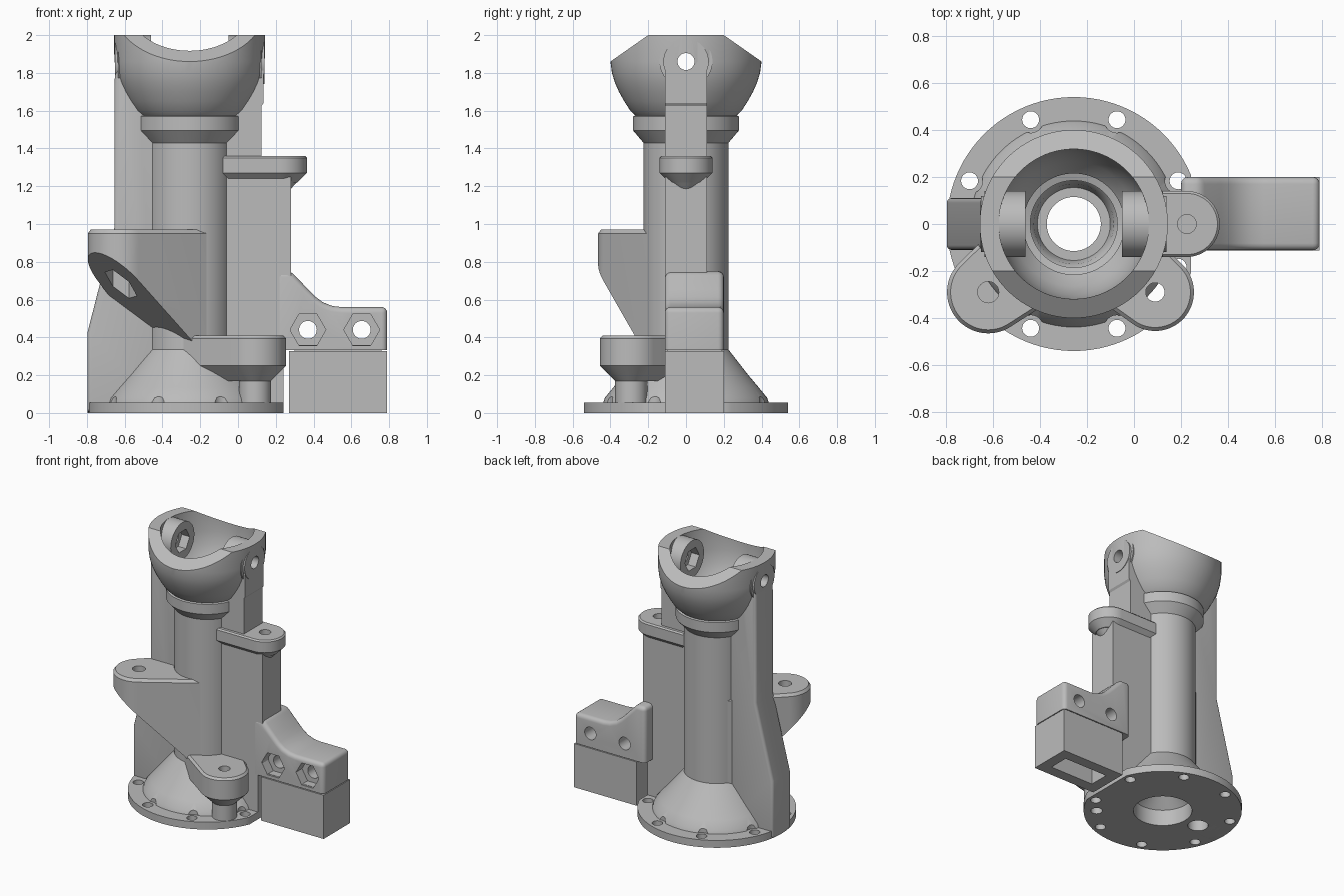
import bpy, bmesh
from math import cos, sin, pi, atan2, acos, hypot, radians
from mathutils import Vector

cube = bpy.data.objects.get("Cube")
if cube:
    bpy.data.objects.remove(cube, do_unlink=True)

grey = bpy.data.materials.new("plain grey")
grey.use_nodes = True
colour = (0.5, 0.5, 0.5, 1)
grey.diffuse_color = colour
grey.node_tree.nodes["Principled BSDF"].inputs["Base Color"].default_value = colour

AX = -0.256          # x of the main column
PIVOT = 1.86         # height of the pivot holes
parts, cutters = [], []


def loft(name, rings, cutter=False):
    """Closed solid through equal rings of points."""
    bm = bmesh.new()
    loops = [[bm.verts.new(p) for p in ring] for ring in rings]
    n = len(loops[0])
    for a, b in zip(loops, loops[1:]):
        for i in range(n):
            j = (i + 1) % n
            bm.faces.new((a[i], a[j], b[j], b[i]))
    bm.faces.new(loops[0][::-1])
    bm.faces.new(loops[-1])
    bmesh.ops.recalc_face_normals(bm, faces=bm.faces)
    mesh = bpy.data.meshes.new(name)
    bm.to_mesh(mesh)
    bm.free()
    mesh.materials.append(grey)
    ob = bpy.data.objects.new(name, mesh)
    bpy.context.collection.objects.link(ob)
    ob.hide_render = cutter
    (cutters if cutter else parts).append(ob)
    return ob


def lathe(name, profile, x=AX, y=0, n=96, cutter=False):
    rings = [[(x + r * cos(2 * pi * i / n), y + r * sin(2 * pi * i / n), z)
              for i in range(n)] for r, z in profile]
    return loft(name, rings, cutter)


def rod(name, centre, r, lo, hi, axis="z", n=40, cutter=False):
    """Cylinder or hexagon between lo and hi along an axis."""
    place = {"x": lambda u, v, w: (w, u, v), "y": lambda u, v, w: (u, w, v),
             "z": lambda u, v, w: (u, v, w)}[axis]
    rings = [[place(centre[0] + r * cos(2 * pi * i / n), centre[1] + r * sin(2 * pi * i / n), w)
              for i in range(n)] for w in (lo, hi)]
    return loft(name, rings, cutter)


def box(name, x, y, z, cutter=False):
    return loft(name, [[(x[0], y[0], h), (x[1], y[0], h), (x[1], y[1], h), (x[0], y[1], h)]
                       for h in z], cutter)


def plate(name, outline, y0, y1):
    """Side outline in x and z, extruded along y."""
    return loft(name, [[(x, y, z) for x, z in outline] for y in (y0, y1)])


def capsule(c0, r0, c1, r1, z, n=32):
    """Outline around two circles joined by tangents."""
    dx, dy = c1[0] - c0[0], c1[1] - c0[1]
    a, t = atan2(dy, dx), acos((r0 - r1) / hypot(dx, dy))
    ring = []
    for c, r, start, span in ((c1, r1, a - t, 2 * t), (c0, r0, a + t, 2 * pi - 2 * t)):
        for i in range(n + 1):
            q = start + span * i / n
            ring.append((c[0] + r * cos(q), c[1] + r * sin(q), z))
    return ring


def apply(ob, kind, **settings):
    mod = ob.modifiers.new(kind, kind)
    for key, value in settings.items():
        setattr(mod, key, value)
    bpy.context.view_layer.objects.active = ob
    bpy.ops.object.modifier_apply(modifier=mod.name)


def cut(ob, *tools):
    for tool in tools:
        apply(ob, "BOOLEAN", operation="DIFFERENCE", solver="EXACT", object=tool)


def soften(ob, width):
    apply(ob, "BEVEL", width=width, segments=4, limit_method="ANGLE", angle_limit=radians(40))


def trim(ob, point, normal):
    """Remove everything on the normal side of a plane and close the face."""
    bm = bmesh.new()
    bm.from_mesh(ob.data)
    geom = bm.verts[:] + bm.edges[:] + bm.faces[:]
    res = bmesh.ops.bisect_plane(bm, geom=geom, plane_co=point, plane_no=normal, clear_outer=True)
    edges = [e for e in res["geom_cut"] if isinstance(e, bmesh.types.BMEdge)]
    bmesh.ops.holes_fill(bm, edges=edges)
    bmesh.ops.recalc_face_normals(bm, faces=bm.faces)
    bm.to_mesh(ob.data)
    bm.free()


# Shared cutters: stepped bore and pivot hole
bore = lathe("bore_cutter", [
    (0.2, -0.1), (0.2, 0.12), (0.115, 0.2), (0.115, 1.4), (0.155, 1.4), (0.17, 1.48),
    (0.185, 1.5), (0.185, 1.56), (0.215, 1.57), (0.215, 1.6), (0.265, 1.66), (0.3, 1.75),
    (0.318, 1.84), (0.32, 2.1)], cutter=True)
pivot_hole = rod("pivot_cutter", (0, PIVOT), 0.045, -1, 0.5, "x", cutter=True)

# Flange with a ring of screw holes
flange = lathe("flange", [(0.54, 0), (0.54, 0.055)])
trim(flange, (0.242, 0, 0), (1, 0, 0))
foot_at, arm_at = (0.09, -0.29), (-0.62, -0.29)
foot_hole = rod("foot_hole_cutter", foot_at, 0.04, -0.1, 0.6, cutter=True)
cut(flange, bore, foot_hole)

# Column, flared skirt, collar and cup
column = lathe("column", [
    (0.44, 0.05), (0.43, 0.08), (0.385, 0.135), (0.33, 0.2), (0.225, 0.335), (0.225, 1.43),
    (0.28, 1.495), (0.28, 1.57), (0.268, 1.575), (0.295, 1.6), (0.327, 1.65), (0.355, 1.7),
    (0.377, 1.75), (0.392, 1.8), (0.4, 1.86), (0.4, 2.0)])
for side in (-1, 1):
    trim(column, (0, side * 0.2, 2.0), Vector((0, side * 0.14, 0.2)).normalized())
cut(column, bore, pivot_hole)

for k in range(8):
    a = radians(22.5 + 45 * k)
    at = (AX + 0.48 * cos(a), 0.48 * sin(a))
    cut(flange, rod("screw_cutter", at, 0.036, -0.1, 0.2, n=24, cutter=True))
    cut(column, rod("clearance_cutter", at, 0.056, 0.045, 0.3, n=24, cutter=True))

# Side fins
left_outline = [(0.242, 0), (0.242, 0.34), (0.28, 0.34), (0.28, 1.25), (0.125, 1.25),
                (0.125, 1.625), (0.135, 1.64), (0.135, PIVOT), (-0.1, PIVOT), (-0.1, 0)]
right_outline = [(-0.41, 0), (-0.796, 0), (-0.796, 0.43), (-0.655, 0.98), (-0.655, 1.74),
                 (-0.645, PIVOT), (-0.41, PIVOT)]
left_fin = plate("left_fin", left_outline, -0.11, 0.11)
right_fin = plate("right_fin", right_outline, -0.11, 0.11)
soften(right_fin, 0.02)
channel = rod("channel_cutter", (-0.57, 0), 0.07, -0.1, 1.2, cutter=True)
cut(right_fin, bore, pivot_hole, channel)
cut(left_fin, bore, pivot_hole)
cut(flange, channel)
cut(column, channel)

# Pivot bosses with hexagonal nut pockets inside the cup
for name, sign in (("left", 1), ("right", -1)):
    ends = sorted((AX + sign * 0.205, AX + sign * 0.38))
    boss = rod(name + "_pivot_boss", (0, PIVOT), 0.14, *ends, "x", 64)
    disc = rod(name + "_pivot_disc", (0, PIVOT), 0.12, *sorted((AX + sign * 0.36, AX + sign * 0.395)),
               "x", 64)
    pocket = rod("nut_cutter", (0, PIVOT), 0.085, *sorted((AX + sign * 0.1, AX + sign * 0.27)),
                 "x", 6, True)
    cut(boss, pocket, pivot_hole)
    cut(disc, pivot_hole)

# Upper tab
def tab_ring(inset, z):
    half = 0.14 - inset
    ring = [(-0.08 + inset, half, z), (-0.08 + inset, -half, z)]
    return ring + [(0.225 + half * cos(q), half * sin(q), z)
                   for q in [pi * (i / 32 - 0.5) for i in range(33)]]


tab = loft("upper_tab", [tab_ring(0.05, 1.22), tab_ring(0, 1.27), tab_ring(0, 1.35),
                         tab_ring(0.01, 1.36)])
tab_hole = rod("tab_hole_cutter", (0.225, 0), 0.04, 1.2, 1.5, cutter=True)
tip = lathe("tab_tip", [(0.09, 1.225), (0.04, 1.17)], 0.225, 0, 40)
cut(tab, bore, tab_hole)
cut(tip, tab_hole)
cut(left_fin, tab_hole)

# Sloping support arm
arm = loft("support_arm", [capsule((AX, 0), 0.222, arm_at, 0.175, z) for z in (0.3, 0.95)]
           + [capsule((AX, 0), 0.207, arm_at, 0.16, 0.97)])
out = Vector((arm_at[0] - AX, arm_at[1], 0)).normalized()
trim(arm, Vector((AX, 0, 0.43)) + out * 0.2, (out * 0.95 - Vector((0, 0, 1))).normalized())
cut(arm, bore, rod("arm_hole_cutter", arm_at, 0.045, 0.3, 1.2, cutter=True),
    rod("arm_nut_cutter", arm_at, 0.085, 0.3, 0.85, n=6, cutter=True))

# Lower foot with its post
foot = loft("foot", [capsule((AX, 0), r0, foot_at, r1, z) for r0, r1, z in
                     ((0.12, 0.085, 0.17), (0.2, 0.165, 0.25), (0.2, 0.165, 0.395),
                      (0.185, 0.15, 0.41))])
post = rod("foot_post", foot_at, 0.085, 0.05, 0.175)
cut(foot, bore, foot_hole)
cut(post, foot_hole)

# Side clamp block: bolted upper part and hollow lower part
clamp = plate("clamp_top", [
    (0.2, 0.2), (0.79, 0.2), (0.79, 0.56), (0.55, 0.56), (0.5, 0.566), (0.45, 0.585),
    (0.41, 0.615), (0.37, 0.655), (0.28, 0.75), (0.2, 0.75)], -0.112, 0.2)
soften(clamp, 0.03)
trim(clamp, (0, 0, 0.334), (0, 0, -1))
for x in (0.37, 0.655):
    cut(clamp, rod("bolt_cutter", (x, 0.44), 0.047, -0.5, 0.5, "y", cutter=True),
        rod("bolt_nut_cutter", (x, 0.44), 0.095, -0.3, -0.04, "y", 6, True))
base = box("clamp_base", (0.27, 0.79), (-0.112, 0.2), (0, 0.328))
cut(base, box("pocket_cutter", (0.35, 0.71), (-0.03, 0.12), (-0.1, 0.25), True))
core = box("clamp_core", (0.3, 0.76), (-0.1, 0.19), (0.3, 0.36))

for tool in cutters:
    bpy.data.objects.remove(tool, do_unlink=True)
bpy.ops.object.select_all(action="DESELECT")
for ob in parts:
    ob.select_set(True)
bpy.context.view_layer.objects.active = column
bpy.ops.object.shade_smooth_by_angle(angle=radians(30))
